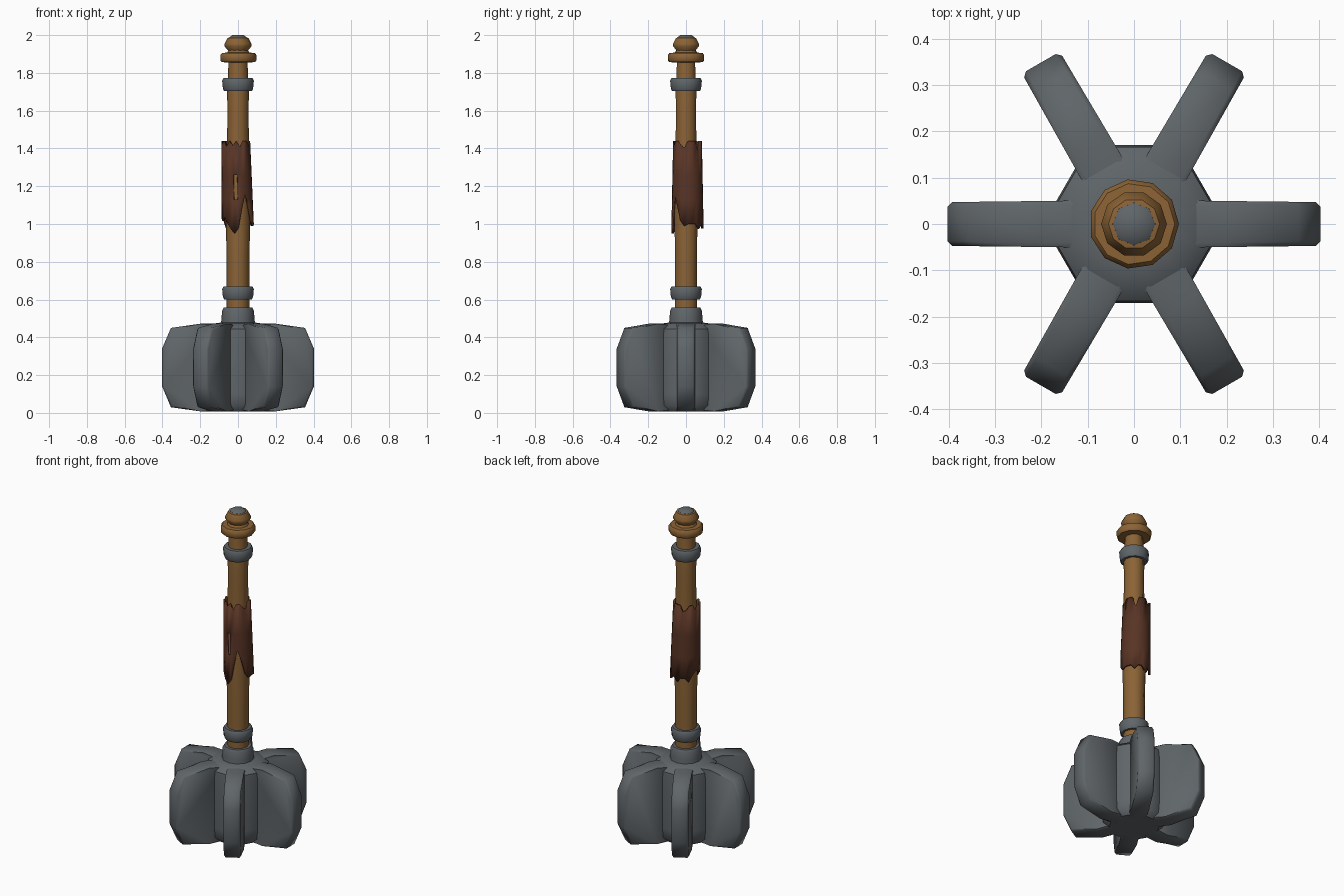
import bpy, bmesh
from math import sin, cos, pi, radians
from mathutils import Matrix, Vector

cube = bpy.data.objects.get("Cube")
if cube:
    bpy.data.objects.remove(cube, do_unlink=True)


def material(name, rgb):
    m = bpy.data.materials.new(name)
    m.use_nodes = True
    m.diffuse_color = (*rgb, 1)
    bsdf = m.node_tree.nodes["Principled BSDF"]
    bsdf.inputs["Base Color"].default_value = (*rgb, 1)
    bsdf.inputs["Roughness"].default_value = 0.8
    return m


STEEL = material("dark steel", (0.115, 0.13, 0.14))
WOOD = material("brown wood", (0.26, 0.125, 0.036))
LEATHER = material("dark leather", (0.098, 0.034, 0.018))


def finish(name, bm, mat, angle=42):
    bmesh.ops.recalc_face_normals(bm, faces=bm.faces)
    mesh = bpy.data.meshes.new(name)
    bm.to_mesh(mesh)
    bm.free()
    mesh.materials.append(mat)
    ob = bpy.data.objects.new(name, mesh)
    bpy.context.collection.objects.link(ob)
    bpy.ops.object.select_all(action='DESELECT')
    ob.select_set(True)
    bpy.context.view_layer.objects.active = ob
    bpy.ops.object.shade_smooth_by_angle(angle=radians(angle))
    return ob


def lathe(name, profile, mat, sides=12, turn=0.0, angle=42):
    """Capped solid of revolution from (radius, height) points."""
    bm = bmesh.new()
    rings = [[bm.verts.new((r * cos(turn + 2 * pi * i / sides),
                            r * sin(turn + 2 * pi * i / sides), z))
              for i in range(sides)] for r, z in profile]
    for a, b in zip(rings, rings[1:]):
        for i in range(sides):
            j = (i + 1) % sides
            bm.faces.new((a[i], a[j], b[j], b[i]))
    bm.faces.new(rings[0])
    bm.faces.new(rings[-1])
    return finish(name, bm, mat, angle)


# Head: central hub
lathe("head_hub", [(.14, .008), (.172, .04), (.176, .1), (.176, .4),
                   (.172, .445), (.14, .472), (.08, .48)],
      STEEL, turn=pi / 12)

# Head: six flanges, each an extruded outline with softened edges
OUTLINE = [(.1, .008), (.2, .008), (.355, .03), (.402, .14),
           (.402, .34), (.355, .45), (.2, .472), (.1, .472)]
for k in range(6):
    bm = bmesh.new()
    sides = []
    for s in (-1, 1):
        sides.append([bm.verts.new((r, s * (.052 - .012 * r), z)) for r, z in OUTLINE])
    n = len(OUTLINE)
    for i in range(n):
        j = (i + 1) % n
        bm.faces.new((sides[0][i], sides[0][j], sides[1][j], sides[1][i]))
    caps = [bm.faces.new(s) for s in sides]
    rim = [e for f in caps for e in f.edges]
    bmesh.ops.bevel(bm, geom=rim, offset=.01, segments=1, affect='EDGES')
    bm.transform(Matrix.Rotation(k * pi / 3, 4, 'Z'))
    finish(f"head_flange_{k + 1}", bm, STEEL, 50)

# Wooden shaft
lathe("shaft", [(.06, .45), (.06, .8), (.064, 1.0), (.059, 1.3),
                (.056, 1.6), (.058, 1.72), (.053, 1.78), (.05, 1.88)],
      WOOD, sides=10)

# Steel socket and bands
lathe("head_socket", [(.092, .46), (.087, .5), (.085, .54), (.076, .558), (.05, .558)], STEEL)
for name, z in (("lower_band", .6), ("upper_band", 1.703)):
    lathe(name, [(.05, z), (.073, z), (.08, z + .014), (.084, z + .056),
                 (.076, z + .07), (.05, z + .07)], STEEL)

# Pommel
lathe("pommel_collar", [(.05, 1.855), (.09, 1.857), (.097, 1.866), (.097, 1.895),
                        (.088, 1.906), (.06, 1.907), (.05, 1.925)], WOOD, sides=11)
lathe("pommel_knob", [(.045, 1.905), (.052, 1.918), (.071, 1.94), (.071, 1.955),
                      (.055, 1.985), (.04, 1.988)], WOOD, sides=10)
lathe("pommel_cap", [(.047, 1.975), (.046, 1.988), (.03, 2.0)], STEEL, sides=8)

# Torn leather grip: a sleeve with ragged ends and a slit at the front
COLS = 24
START = radians(-95) - pi / COLS
BOTTOM = [.95, .98, 1.08, 1.16, 1.1, 1.02, .99, 1.0]   # from the front round to +x
bm = bmesh.new()
rows = []
for i in range(COLS):
    a = START + 2 * pi * i / COLS
    if i < len(BOTTOM):
        low = BOTTOM[i]
    elif i > 16:
        low = 1.04 - .012 * (i % 3) - .02 * max(0, i - 21)
    else:
        low = 1.0 - .025 * (i % 3 == 1)
    high = 1.44 - .035 * (i % 4 == 2) - .025 * (i % 5 == 0)
    col = []
    for z in (low, max(1.13, low + .02), 1.26, high):
        t = (z - .95) / .5
        r = .086 - .01 * t
        col.append(bm.verts.new((-.012 * t + r * cos(a), .008 + r * sin(a), z)))
    rows.append(col)
for i in range(COLS):
    a, b = rows[i], rows[(i + 1) % COLS]
    for k in range(3):
        if not (i == 0 and k == 1):
            bm.faces.new((a[k], b[k], b[k + 1], a[k + 1]))
grip = finish("leather_grip", bm, LEATHER)
solid = grip.modifiers.new("thickness", 'SOLIDIFY')
solid.thickness = .012
solid.offset = -1
